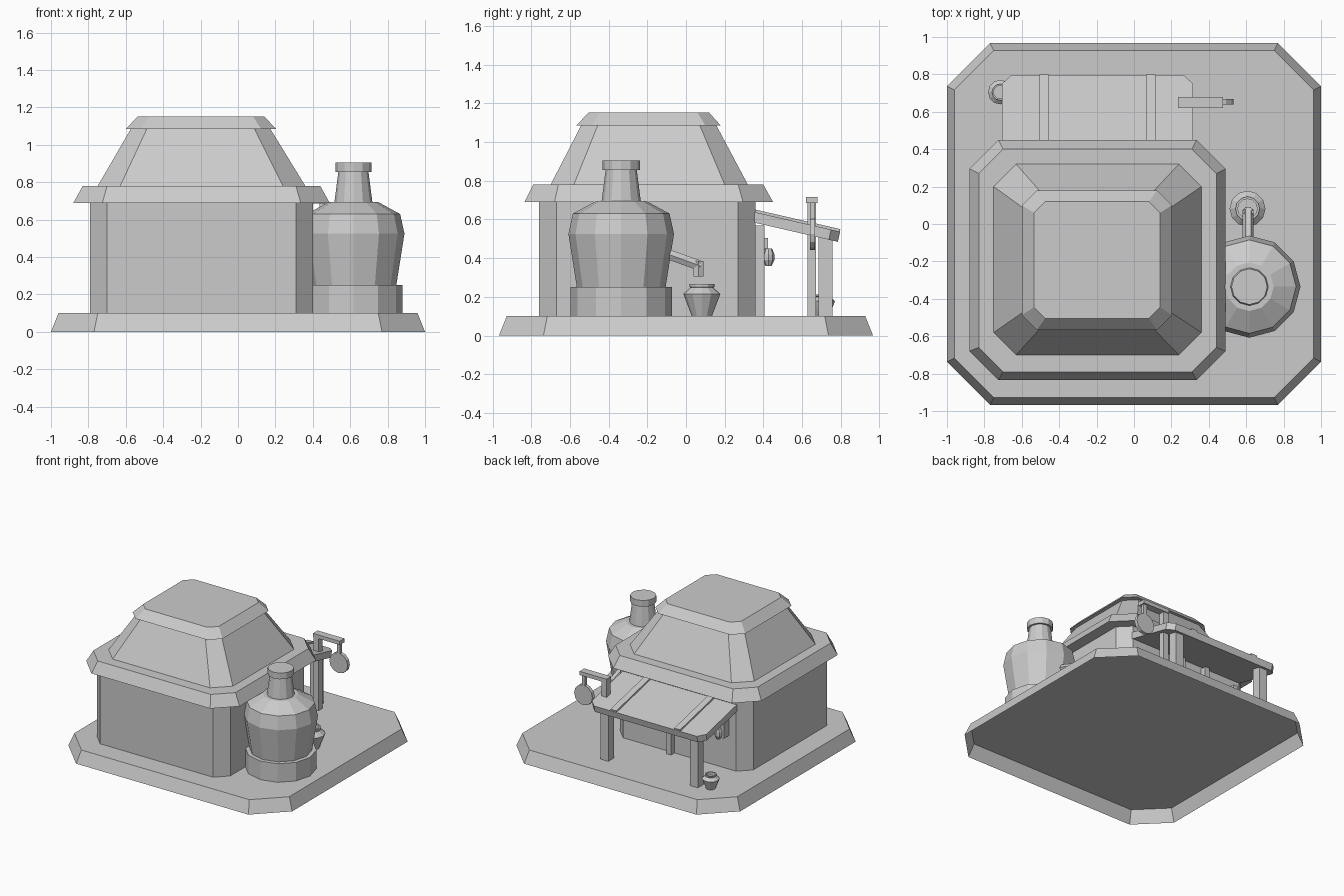
import bpy, math
from mathutils import Vector, Matrix

cube = bpy.data.objects.get("Cube")
if cube:
    bpy.data.objects.remove(cube, do_unlink=True)

grey = bpy.data.materials.new("plain grey")
grey.use_nodes = True
COLOUR = (0.6, 0.6, 0.6, 1)
grey.diffuse_color = COLOUR
grey.node_tree.nodes["Principled BSDF"].inputs["Base Color"].default_value = COLOUR


def rings_object(name, rings, open_bottom=False):
    """Skin a stack of equal-length rings and cap the ends."""
    n = len(rings[0])
    verts = [p for ring in rings for p in ring]
    faces = [tuple(range(len(verts) - n, len(verts)))]
    if not open_bottom:
        faces.append(tuple(reversed(range(n))))
    for k in range(len(rings) - 1):
        for i in range(n):
            j = (i + 1) % n
            faces.append((k * n + i, k * n + j, k * n + n + j, k * n + n + i))
    mesh = bpy.data.meshes.new(name)
    mesh.from_pydata(verts, [], faces)
    mesh.materials.append(grey)
    obj = bpy.data.objects.new(name, mesh)
    bpy.context.collection.objects.link(obj)
    return obj


def octagon(x0, x1, y0, y1, c, z):
    return [(x0 + c, y0, z), (x1 - c, y0, z), (x1, y0 + c, z), (x1, y1 - c, z),
            (x1 - c, y1, z), (x0 + c, y1, z), (x0, y1 - c, z), (x0, y0 + c, z)]


def tiers(name, *levels, open_bottom=False):
    return rings_object(name, [octagon(*level) for level in levels], open_bottom)


def turned(name, x, y, profile, sides=12):
    """Lathe a (radius, height) profile about a vertical axis."""
    angles = [math.tau * i / sides for i in range(sides)]
    return rings_object(name, [[(x + r * math.cos(a), y + r * math.sin(a), z)
                                for a in angles] for r, z in profile])


def box(name, x0, x1, y0, y1, z0, z1):
    return rings_object(name, [[(x0, y0, z), (x1, y0, z), (x1, y1, z), (x0, y1, z)]
                               for z in (z0, z1)])


def rod(name, start, end, radius, sides=8):
    a, b = Vector(start), Vector(end)
    obj = turned(name, 0, 0, [(radius, 0), (radius, (b - a).length)], sides)
    turn = (b - a).to_track_quat("Z", "Y").to_matrix().to_4x4()
    obj.data.transform(Matrix.Translation(a) @ turn)
    return obj


# Ground slab, a shell open underneath
tiers("ground_slab", (-1, 1, -0.967, 0.967, 0.23, 0),
      (-0.96, 0.96, -0.927, 0.927, 0.21, 0.1), open_bottom=True)

# Walls and stepped roof
tiers("walls", (-0.79, 0.4, -0.76, 0.36, 0.09, 0.1), (-0.79, 0.4, -0.76, 0.36, 0.09, 0.7))
tiers("eaves", (-0.88, 0.49, -0.835, 0.45, 0.155, 0.69), (-0.83, 0.44, -0.79, 0.4, 0.13, 0.78))
tiers("roof", (-0.75, 0.36, -0.7, 0.32, 0.12, 0.78), (-0.57, 0.17, -0.54, 0.155, 0.085, 1.09))
tiers("roof_cap", (-0.6, 0.203, -0.567, 0.18, 0.08, 1.085), (-0.535, 0.14, -0.505, 0.12, 0.06, 1.152))

# Bottle-shaped still with its spout
SX, SY = 0.617, -0.335
turned("still_base", SX, SY, [(0.262, 0.1), (0.262, 0.25)])
turned("still_body", SX, SY, [(0.228, 0.24), (0.273, 0.525), (0.25, 0.63), (0.13, 0.695)])
turned("still_neck", SX, SY, [(0.102, 0.69), (0.08, 0.86)])
turned("still_collar", SX, SY, [(0.096, 0.855), (0.096, 0.905)])
rod("spout", (0.61, -0.12, 0.43), (0.61, 0.075, 0.36), 0.03, 6)
rod("spout_tip", (0.61, 0.064, 0.385), (0.61, 0.064, 0.305), 0.03, 6)


# Hollow-mouthed jars
def jar(name, x, y, s):
    profile = [(0.052, 0), (0.096, 0.115), (0.06, 0.147), (0.065, 0.152),
               (0.065, 0.166), (0.052, 0.166), (0.052, 0.13)]
    turned(name, x, y, [(r * s, 0.1 + z * s) for r, z in profile])


jar("spout_jar", 0.607, 0.082, 1)
jar("porch_jar", -0.715, 0.705, 0.68)

# Sloping porch awning with clipped outer corners and two raised battens
SLOPE = 0.23


def sloped(name, outline, low, high):
    """Slab whose thickness is measured square to the awning slope."""
    return rings_object(name, [[(x, y + d * SLOPE, 0.637 - SLOPE * (y - 0.36) + d)
                                for x, y in outline] for d in (low, high)])


sloped("awning", [(-0.705, 0.35), (0.315, 0.35), (0.315, 0.75), (0.265, 0.797),
                  (-0.655, 0.797), (-0.705, 0.75)], -0.052, 0)
for x in (-0.48, 0.09):
    sloped("awning_batten", [(x - 0.026, 0.35), (x + 0.026, 0.35),
                             (x + 0.026, 0.795), (x - 0.026, 0.795)], -0.01, 0.013)
for x in (-0.6, 0.2):
    box("porch_post", x - 0.036, x + 0.036, 0.685, 0.757, 0.1, 0.53)

# Doorway jambs under the awning
for x in (-0.36, -0.13):
    box("door_jamb", x - 0.02, x + 0.02, 0.35, 0.405, 0.1, 0.57)

# Wall lantern
box("lantern_bracket", -0.635, -0.595, 0.35, 0.423, 0.37, 0.505)
turned("lantern", -0.59, 0.427, [(0.016, 0.36), (0.03, 0.39), (0.03, 0.42), (0.018, 0.45)], 8)

# Hanging sign
box("sign_post", 0.237, 0.282, 0.627, 0.673, 0.1, 0.7)
box("sign_arm", 0.235, 0.475, 0.62, 0.68, 0.685, 0.715)
box("sign_hanger", 0.435, 0.465, 0.64, 0.665, 0.58, 0.69)
rod("sign_disc", (0.45, 0.64, 0.525), (0.45, 0.668, 0.525), 0.082, 12)
